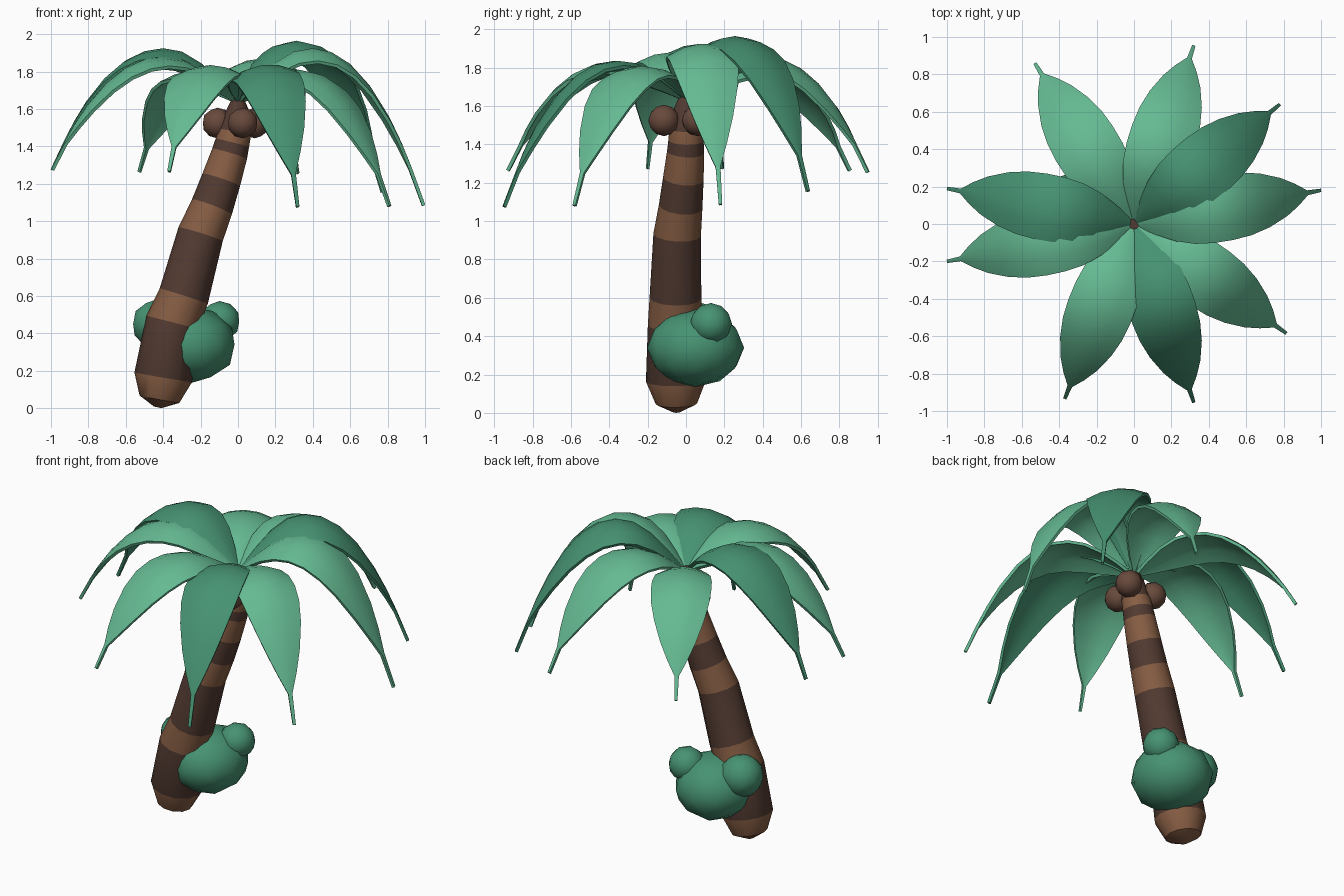
import bpy, bmesh, math
from mathutils import Vector

if "Cube" in bpy.data.objects:
    bpy.data.objects.remove(bpy.data.objects["Cube"])


def material(name, rgb):
    m = bpy.data.materials.new(name)
    m.diffuse_color = (*rgb, 1)
    m.use_nodes = True
    m.node_tree.nodes["Principled BSDF"].inputs["Base Color"].default_value = m.diffuse_color
    return m


LIGHT_GREEN = material("light_green", (0.13, 0.49, 0.29))
DARK_GREEN = material("dark_green", (0.062, 0.29, 0.17))
LIGHT_BARK = material("light_bark", (0.24, 0.11, 0.057))
DARK_BARK = material("dark_bark", (0.085, 0.043, 0.031))
COCONUT = material("coconut_brown", (0.138, 0.067, 0.045))


def finish(name, bm, mats, angle=40):
    bmesh.ops.recalc_face_normals(bm, faces=bm.faces)
    mesh = bpy.data.meshes.new(name)
    bm.to_mesh(mesh)
    bm.free()
    for m in mats:
        mesh.materials.append(m)
    ob = bpy.data.objects.new(name, mesh)
    bpy.context.collection.objects.link(ob)
    bpy.ops.object.select_all(action='DESELECT')
    ob.select_set(True)
    bpy.context.view_layer.objects.active = ob
    bpy.ops.object.shade_smooth_by_angle(angle=math.radians(angle))
    return ob


def ball(name, centre, radii, mat):
    bm = bmesh.new()
    bmesh.ops.create_icosphere(bm, subdivisions=2, radius=1)
    for v in bm.verts:
        v.co = Vector(centre) + Vector([c * r for c, r in zip(v.co, radii)])
    return finish(name, bm, [mat])


def trunk():
    # rings: x, y, z, radius, colour of the band above (0 light, 1 dark)
    rings = [(-0.43, -0.05, 0.005, 0.02, 0), (-0.42, -0.05, 0.048, 0.108, 0),
             (-0.40, -0.053, 0.165, 0.156, 1), (-0.35, -0.055, 0.46, 0.144, 0),
             (-0.29, -0.055, 0.60, 0.135, 1), (-0.20, -0.046, 0.93, 0.124, 0),
             (-0.14, -0.028, 1.075, 0.114, 1), (-0.09, -0.014, 1.22, 0.106, 0),
             (-0.045, -0.002, 1.36, 0.097, 1), (-0.03, 0.0, 1.42, 0.092, 0),
             (-0.015, 0.0, 1.48, 0.087, 1), (0.0, 0.0, 1.59, 0.062, 1),
             (0.0, 0.0, 1.665, 0.028, 1)]
    pts = [Vector(r[:3]) for r in rings]
    bm = bmesh.new()
    loops = []
    sides = 12
    for i, r in enumerate(rings):
        t = (pts[min(i + 1, len(pts) - 1)] - pts[max(i - 1, 0)]).normalized()
        side = Vector((0, 1, 0)).cross(t).normalized()
        front = t.cross(side)
        loops.append([bm.verts.new(pts[i] + r[3] * (side * math.cos(a) + front * math.sin(a)))
                      for a in (2 * math.pi * k / sides for k in range(sides))])
    for i in range(len(loops) - 1):
        for k in range(sides):
            j = (k + 1) % sides
            f = bm.faces.new((loops[i][k], loops[i][j], loops[i + 1][j], loops[i + 1][k]))
            f.material_index = rings[i][4]
    bm.faces.new(loops[0])
    bm.faces.new(loops[-1]).material_index = 1
    finish("trunk", bm, [LIGHT_BARK, DARK_BARK])


# frond outline: distance from the crown, half width
OUTLINE = [(0, 0.012), (0.05, 0.043), (0.1, 0.076), (0.2, 0.13), (0.3, 0.163), (0.4, 0.176),
           (0.5, 0.178), (0.6, 0.17), (0.7, 0.146), (0.8, 0.104), (0.87, 0.06),
           (0.928, 0.013), (1, 0.009)]


def frond(name, tip, peak, roll, mat):
    base_z, crest = 1.645, 0.39
    out = Vector((tip[0], tip[1], 0))
    left = Vector((-out.y, out.x, 0)).normalized()
    bm = bmesh.new()
    rows = []
    for t, w in OUTLINE:
        if t < crest:
            z = base_z + (peak - base_z) * math.sin(t / crest * math.pi / 2)
        else:
            z = peak - (peak - tip[2]) * ((t - crest) / (1 - crest)) ** 2.15
        row = []
        for s in (-1, -0.5, 0, 0.5, 1):
            dz = w * (roll * s - 0.28 * s * s)
            row.append(bm.verts.new(out * t + left * (s * w) + Vector((0, 0, z + dz))))
        rows.append(row)
    for a, b in zip(rows, rows[1:]):
        for k in range(4):
            bm.faces.new((a[k], a[k + 1], b[k + 1], b[k]))
    ob = finish(name, bm, [mat])
    if sum(f.normal.z for f in ob.data.polygons) < 0:
        ob.data.flip_normals()
    mod = ob.modifiers.new("thickness", 'SOLIDIFY')
    mod.thickness = 0.018
    mod.offset = -1
    bpy.ops.object.modifier_apply(modifier=mod.name)
    bpy.ops.object.shade_smooth_by_angle(angle=math.radians(40))


trunk()

# crown of fronds: tip position, crest height, sideways roll, colour
FRONDS = [((1.0, 0.18, 1.09), 1.925, 0.1, LIGHT_GREEN),
          ((0.78, 0.64, 1.16), 1.965, 0.0, DARK_GREEN),
          ((0.32, 0.955, 1.26), 1.87, 0.0, LIGHT_GREEN),
          ((-0.53, 0.86, 1.27), 1.81, 0.0, LIGHT_GREEN),
          ((-1.0, 0.19, 1.28), 1.925, 0.0, DARK_GREEN),
          ((-1.0, -0.20, 1.28), 1.88, 0.0, LIGHT_GREEN),
          ((-0.37, -0.935, 1.27), 1.835, 0.0, LIGHT_GREEN),
          ((0.32, -0.955, 1.08), 1.835, 0.15, DARK_GREEN),
          ((0.815, -0.585, 1.085), 1.81, 0.0, LIGHT_GREEN)]
for n, args in enumerate(FRONDS):
    frond(f"frond_{n + 1}", *args)

# coconuts under the crown
for n, c in enumerate([(0.025, -0.115, 1.525), (-0.11, 0.04, 1.525), (0.09, 0.06, 1.525)]):
    ball(f"coconut_{n + 1}", c, (0.082, 0.082, 0.082), COCONUT)

# bush beside the trunk
ball("bush_main", (-0.25, 0.05, 0.34), (0.243, 0.253, 0.205), DARK_GREEN)
ball("bush_right", (-0.098, 0.13, 0.465), (0.11, 0.11, 0.108), DARK_GREEN)
ball("bush_left", (-0.435, 0.05, 0.45), (0.132, 0.132, 0.132), DARK_GREEN)
